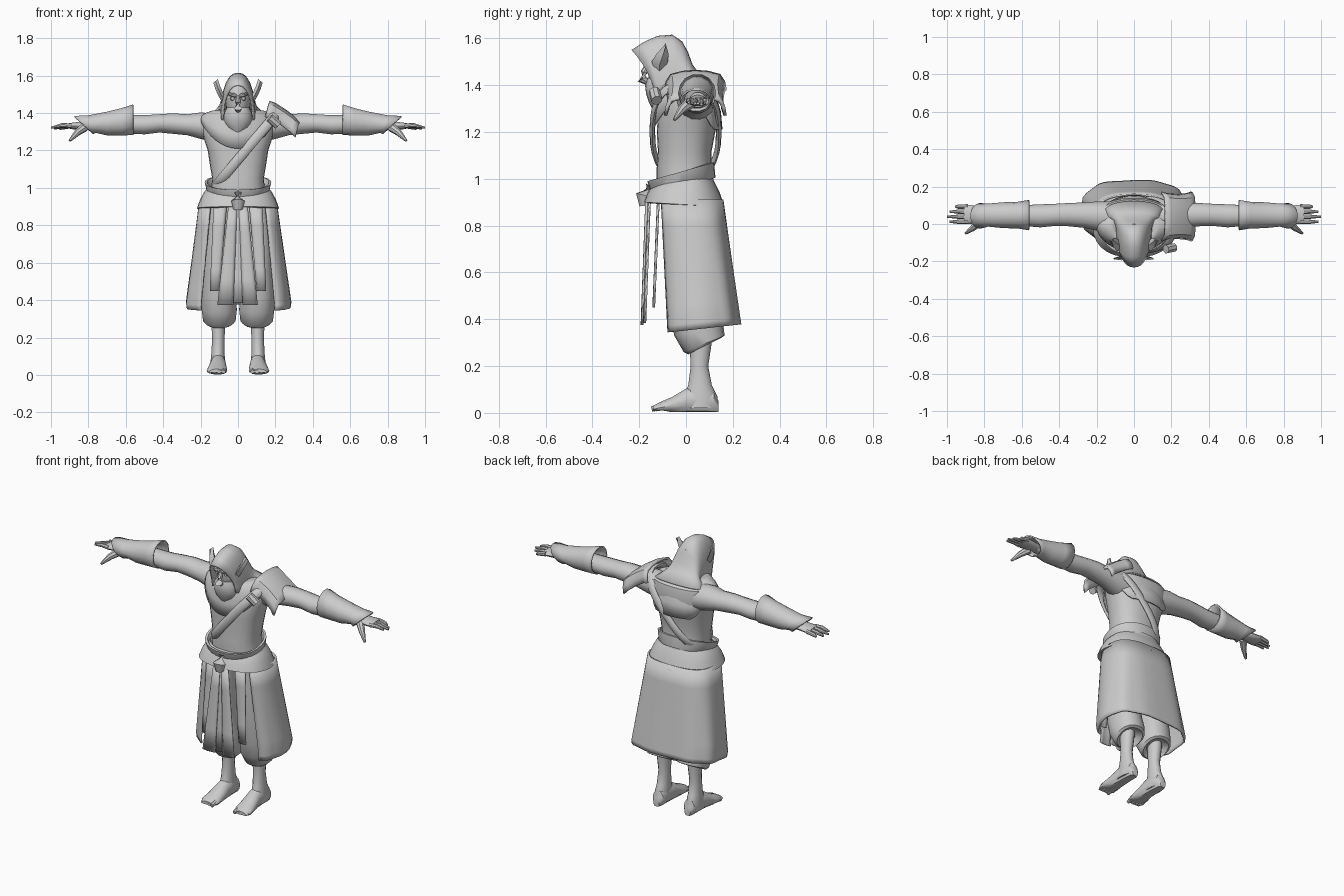
import bpy, bmesh, math
from mathutils import Vector
from math import sin, cos, pi, radians

grey = bpy.data.materials.new("plain grey")
grey.diffuse_color = (0.6, 0.6, 0.6, 1)


def loft(name, rings, closed=True, caps=True, thick=0, loop=False):
    """Skin a list of equal-length point rings."""
    bm = bmesh.new()
    vs = [[bm.verts.new(p) for p in r] for r in rings]
    n = len(vs[0])
    pairs = list(zip(vs, vs[1:])) + ([(vs[-1], vs[0])] if loop else [])
    for a, b in pairs:
        for i in range(n if closed else n - 1):
            j = (i + 1) % n
            bm.faces.new((a[i], a[j], b[j], b[i]))
    if closed and caps and not loop:
        bm.faces.new(vs[0])
        bm.faces.new(vs[-1])
    bmesh.ops.recalc_face_normals(bm, faces=bm.faces)
    me = bpy.data.meshes.new(name)
    bm.to_mesh(me)
    bm.free()
    me.materials.append(grey)
    ob = bpy.data.objects.new(name, me)
    bpy.context.collection.objects.link(ob)
    if thick:
        m = ob.modifiers.new("thickness", "SOLIDIFY")
        m.thickness, m.offset = thick, 0
    return ob


def spow(v, p):
    return math.copysign(abs(v) ** p, v)


def zring(x, y0, y1, z, rx, n=20, p=1.0, tilt=0):
    """Horizontal ring between y0 (front) and y1 (back); tilt raises the back."""
    c, r = (y0 + y1) / 2, (y1 - y0) / 2
    out = []
    for i in range(n):
        a = 2 * pi * i / n
        k = -spow(cos(a), p)
        out.append((x + rx * spow(sin(a), p), c + r * k, z + tilt * k))
    return out


def xring(s, x, y0, y1, z0, z1, n=14, lean=0):
    """Ring across an arm; lean moves its top along x."""
    return [(s * (x + lean * sin(2 * pi * i / n)),
             (y0 + y1) / 2 + (y1 - y0) / 2 * cos(2 * pi * i / n),
             (z0 + z1) / 2 + (z1 - z0) / 2 * sin(2 * pi * i / n)) for i in range(n)]


def tube(name, pts, radii, n=8):
    """Tapered tube through points."""
    pts = [Vector(p) for p in pts]
    rings = []
    for i, p in enumerate(pts):
        d = (pts[min(i + 1, len(pts) - 1)] - pts[max(i - 1, 0)]).normalized()
        u = d.cross(Vector((0, 0.3, 1))).normalized()
        v = d.cross(u)
        rings.append([p + radii[i] * (u * cos(2 * pi * k / n) + v * sin(2 * pi * k / n)) for k in range(n)])
    return loft(name, rings)


# torso
loft("torso", [zring(0, a, b, z, r, 24, 0.85) for z, r, a, b in (
    (0.90, .16, -.12, .14), (0.98, .145, -.125, .12), (1.05, .138, -.125, .11), (1.12, .15, -.12, .11),
    (1.20, .162, -.125, .125), (1.27, .185, -.12, .135), (1.33, .20, -.105, .14),
    (1.38, .19, -.08, .13), (1.41, .12, -.06, .09))])

for s, side in ((1, "left"), (-1, "right")):
    # lower leg and foot
    loft(side + "_leg", [zring(s * x, a, b, z, r, 14) for z, x, r, a, b in (
        (.45, .10, .045, .0, .11), (.30, .105, .04, .015, .11), (.20, .105, .034, .02, .095),
        (.12, .107, .036, .01, .11), (.07, .108, .04, -.01, .135), (.02, .108, .04, -.02, .135))])
    foot = []
    for y, r, h in ((.138, .02, .05), (.12, .036, .09), (.06, .04, .115), (.0, .043, .10),
                    (-.06, .052, .065), (-.11, .055, .045), (-.14, .04, .03)):
        cx = s * (.106 + .06 * max(0, -y))
        foot.append([(cx + r * cos(2 * pi * i / 14), y,
                      max(.003 if y > -.1 else .012, h * (.5 + .55 * sin(2 * pi * i / 14)))) for i in range(14)])
    loft(side + "_foot", foot)
    for k in range(4):
        x = s * (.078 + k * .024)
        tube(side + "_toe", [(x, -.10, .028), (x, -.147 + .008 * k, .017)], [.015, .011])
    # baggy trousers, gathered above the ankle with a slanted cuff
    loft(side + "_trouser", [zring(s * x, a, b, z, r, 18, .9, t) for z, x, r, a, b, t in (
        (.93, .085, .085, -.10, .12, 0), (.75, .098, .088, -.10, .12, 0), (.55, .105, .082, -.085, .13, 0),
        (.42, .105, .092, -.07, .15, 0), (.35, .10, .095, -.05, .16, .02), (.295, .10, .088, -.01, .165, .035),
        (.285, .10, .075, .01, .15, .035), (.31, .10, .045, .02, .11, .02))])
    # arm
    loft(side + "_arm", [xring(s, *v) for v in (
        (.12, -.05, .12, 1.24, 1.40), (.20, -.035, .12, 1.26, 1.405), (.27, -.02, .115, 1.28, 1.395),
        (.35, -.012, .112, 1.288, 1.40), (.42, -.01, .108, 1.295, 1.395), (.50, -.018, .105, 1.285, 1.39),
        (.60, -.01, .10, 1.29, 1.39), (.80, .015, .085, 1.305, 1.37))])
    # flared gauntlet with a point over the back of the hand
    loft(side + "_gauntlet", [xring(s, *v[:5], 14, v[5]) for v in (
        (.56, -.03, .125, 1.285, 1.445, 0), (.62, -.02, .115, 1.282, 1.425, 0), (.70, -.018, .112, 1.283, 1.405, 0),
        (.78, -.01, .105, 1.297, 1.385, .02), (.825, -.022, .108, 1.29, 1.382, .05))], caps=False, thick=.008)
    # hand and fingers
    loft(side + "_palm", [xring(s, *v) for v in (
        (.78, .02, .085, 1.31, 1.36), (.83, .005, .095, 1.31, 1.355), (.88, .0, .103, 1.312, 1.35),
        (.91, .003, .10, 1.318, 1.345))])
    for k, tip in enumerate((.985, 1.0, .985, .955)):
        y = .012 + .027 * k
        tube(side + "_finger", [(s * .89, y, 1.332), (s * .94, y, 1.335 - .004 * k), (s * tip, y, 1.326 - .004 * k)],
             [.0135, .012, .006])
    tube(side + "_thumb", [(s * .82, .02, 1.325), (s * .86, -.02, 1.295), (s * .90, -.05, 1.252)], [.025, .018, .007])
    # pointed ear
    loft(side + "_ear", [[(s * x, y - w, z), (s * (x + .012), y, z - .01), (s * x, y + w, z),
                          (s * (x - .012), y, z + .01)] for x, y, z, w in (
        (.07, -.115, 1.465, .018), (.092, -.112, 1.50, .035), (.108, -.10, 1.535, .025), (.12, -.088, 1.572, .003))])
    # eye and brow
    tube(side + "_eye", [(s * .028, -.148, 1.478), (s * .03, -.168, 1.478)], [.014, .009])
    tube(side + "_brow", [(s * .008, -.168, 1.492), (s * .03, -.172, 1.497), (s * .055, -.15, 1.505)],
         [.01, .011, .006])

# head, nose and beard
loft("head", [zring(0, a, b, z, r, 20) for z, r, a, b in (
    (1.33, .05, -.10, .04), (1.38, .055, -.14, .04), (1.42, .062, -.158, .04), (1.47, .07, -.165, .03),
    (1.51, .072, -.165, .02), (1.56, .06, -.14, 0))])
tube("nose", [(0, -.16, 1.492), (0, -.18, 1.455), (0, -.187, 1.425), (0, -.16, 1.41)], [.01, .015, .022, .012])
loft("beard", [zring(0, a, b, z, r, 18, .9) for z, r, a, b in (
    (1.43, .06, -.165, -.05), (1.40, .074, -.175, -.03), (1.36, .08, -.17, -.02), (1.325, .065, -.158, -.03),
    (1.30, .03, -.145, -.06))])

# hood: arches from the beaked rim to the nape
hood = []
for ya, za, yb, zb, w in ((-.23, 1.548, -.135, 1.37, .078), (-.175, 1.583, -.11, 1.36, .086),
                          (-.12, 1.607, -.085, 1.36, .09), (-.06, 1.612, -.05, 1.37, .092),
                          (-.02, 1.585, -.02, 1.38, .094), (.005, 1.54, .0, 1.385, .10),
                          (.025, 1.485, .02, 1.39, .108), (.06, 1.44, .03, 1.395, .13), (.12, 1.395, .06, 1.38, .16)):
    arch = []
    for i in range(19):
        a = pi * i / 18
        f = sin(a) ** (1.0 if ya > -.2 else 1.6)
        arch.append((w * spow(cos(a), .85), yb + (ya - yb) * f, zb + (za - zb) * sin(a)))
    hood.append(arch)
loft("hood", hood, closed=False, thick=.008)

# mantle: V in front, high on the shoulders, square at the back
mantle = []
for t in (0, .25, .5, .75, 1):
    ring = []
    for i in range(40):
        a = 2 * pi * i / 40
        c, sx = -cos(a), sin(a)
        if c < 0:
            edge, ry = 1.365 - .155 * (-c) ** 1.6, .145
        else:
            edge, ry = 1.365 - .155 * min(1, c * 1.3) ** 1.5, .152
        b = sin(t * pi / 2)
        x = sx * (.095 + .105 * b)
        y = -.02 * (1 - b) + c * (.085 + (ry - .085) * b)
        ring.append((x, y, 1.415 + (edge - 1.415) * t ** 1.6))
    mantle.append(ring)
loft("mantle", mantle, caps=False, thick=.008)

# tilted belt flaring upward, and the sash below it
loft("belt", [zring(0, a, b, z, r, 28, .9, .04) for z, r, a, b in (
    (.965, .15, -.14, .125), (.975, .165, -.15, .125), (1.03, .178, -.165, .12), (1.03, .165, -.15, .108),
    (.99, .145, -.135, .10))], caps=False)
loft("sash", [zring(0, a, b, z, r, 28, .85, t) for z, r, a, b, t in (
    (1.01, .15, -.13, .095, .02), (.98, .18, -.145, .12, .01), (.94, .202, -.165, .145, 0),
    (.89, .22, -.18, .165, -.01), (.885, .19, -.15, .14, -.01))], caps=False)
tube("sash_knot", [(0, -.155, .97), (0, -.18, .93), (0, -.175, .885)], [.02, .036, .025], 10)

# wrapped skirt, open in front
skirt = []
for t in (0, .2, .4, .6, .8, .95, 1):
    rx = .205 + .075 * t - (.008 if t == 1 else 0)
    y0, y1 = -.125 + .025 * t, .155 + .075 * t
    row = []
    for i in range(33):
        a = radians(38 + (322 - 38) * i / 32)
        fold = 1 + .018 * t * sin(9 * a)
        c = -spow(cos(a), .7)
        row.append((rx * fold * spow(sin(a), .7), (y0 + y1) / 2 + (y1 - y0) / 2 * fold * c,
                    .91 - .55 * t + .018 * t * c))
    skirt.append(row)
loft("skirt", skirt, closed=False, thick=.01)


# hanging front cloth strips
def strip(name, x0, x1, x2, x3, bottom, dy):
    rows = []
    for t in (0, .25, .5, .75, 1):
        l, r = x0 + (x2 - x0) * t, x1 + (x3 - x1) * t
        y = -.165 - .02 * t + dy
        rows.append([(l + (r - l) * k / 4, y - .006 * sin(pi * k / 4), .91 + (bottom - .91) * t) for k in range(5)])
    loft(name, rows, closed=False, thick=.006)


strip("front_strip_middle", -.03, .03, -.035, .035, .385, .012)
strip("front_strip_right", -.05, -.005, -.11, -.025, .375, 0)
strip("front_strip_left", .005, .05, .025, .105, .375, 0)
strip("inner_strip_right", -.13, -.06, -.15, -.10, .45, .05)
strip("inner_strip_left", .06, .13, .10, .15, .45, .05)

# diagonal chest strap running round to the back
band = []
for i in range(32):
    a = 2 * pi * i / 32
    e, f = spow(cos(a), .8), spow(sin(a), .75)
    p = Vector((.045 + .165 * e, -.002 - .142 * f, 1.205 + .195 * e))
    nrm = Vector((.65 * cos(a), -sin(a), .76 * cos(a))).normalized()
    w = Vector((-.76, 0, .65))
    band.append([p + w * (.026 * cos(q)) + nrm * (.012 * sin(q)) for q in (2 * pi * k / 8 for k in range(8))])
loft("chest_strap", band, loop=True)
tube("strap_buckle", [(.17, -.135, 1.375), (.215, -.125, 1.335)], [.024, .024], 8)

# shoulder guard: an arch over the arm, swept outward and down
guard = []
for x, z, g in ((.165, 1.455, 1.08), (.195, 1.445, 1.0), (.25, 1.41, .96), (.30, 1.372, 1.0), (.325, 1.345, 1.08)):
    guard.append([(x - .25 * d, .04 + g * y, z - d) for y, d in (
        (-.118, .075), (-.112, .04), (-.095, .012), (-.05, 0), (0, -.004), (.05, 0),
        (.095, .012), (.112, .04), (.118, .075))])
loft("shoulder_guard", guard, closed=False, thick=.014)

# smooth shading with crisp edges
bpy.ops.object.select_all(action="SELECT")
bpy.context.view_layer.objects.active = bpy.data.objects["torso"]
bpy.ops.object.shade_smooth_by_angle(angle=radians(40))
